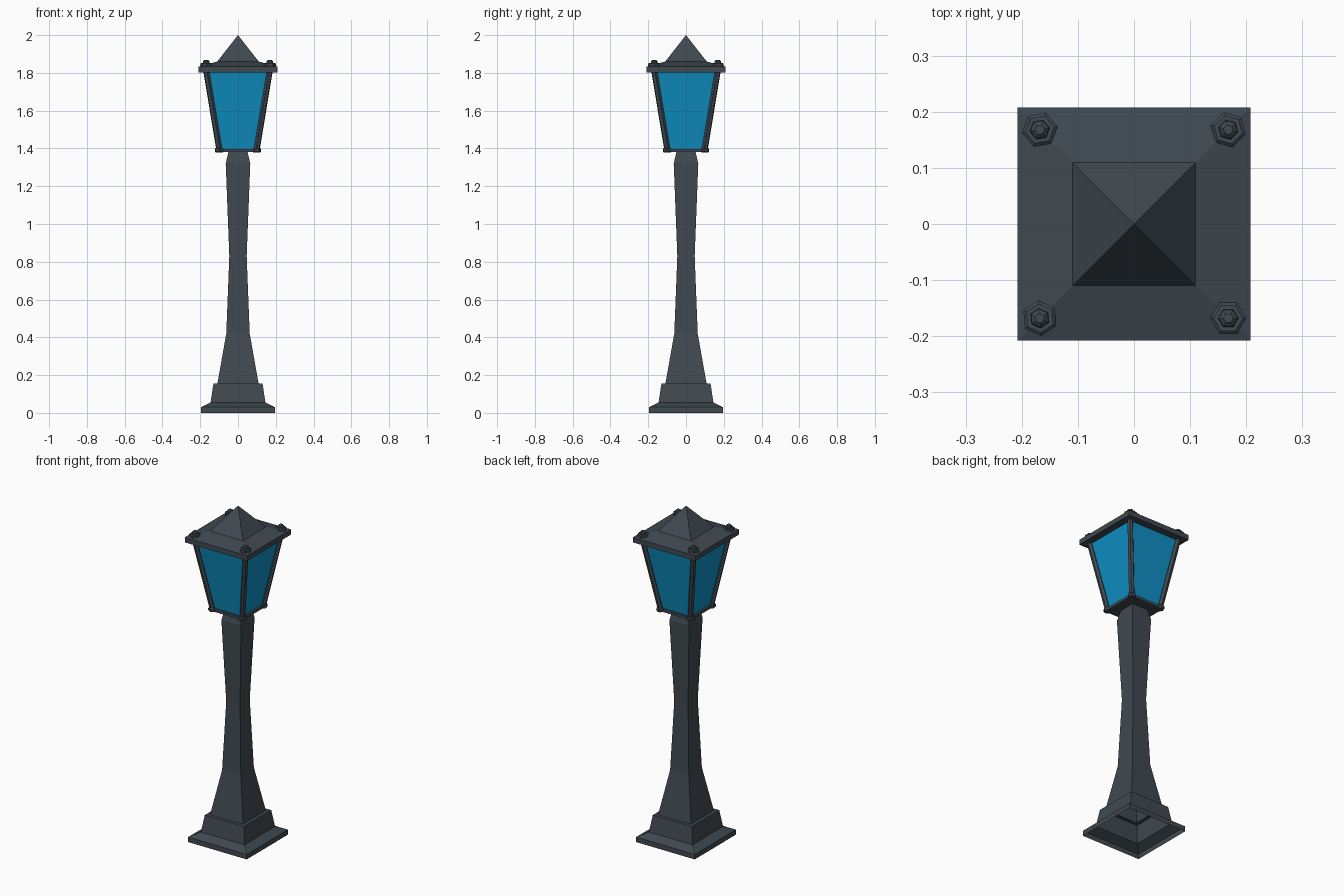
import bpy, bmesh, math
from mathutils import Vector

if "Cube" in bpy.data.objects:
    bpy.data.objects.remove(bpy.data.objects["Cube"])


def material(name, color):
    m = bpy.data.materials.new(name)
    m.diffuse_color = color
    m.use_nodes = True
    m.node_tree.nodes["Principled BSDF"].inputs["Base Color"].default_value = m.diffuse_color
    return m


IRON = material("dark_iron", (0.05, 0.066, 0.08, 1))
BLUE = material("blue_glass", (0.005, 0.28, 0.56, 1))


def finish(name, bm, mat):
    bmesh.ops.recalc_face_normals(bm, faces=bm.faces)
    mesh = bpy.data.meshes.new(name)
    bm.to_mesh(mesh)
    bm.free()
    mesh.materials.append(mat)
    ob = bpy.data.objects.new(name, mesh)
    bpy.context.collection.objects.link(ob)
    return ob


def loft(name, profile, mat=IRON, sides=4, turn=math.pi / 4, center=(0, 0),
         cap_bottom=True, cap_top=True):
    """Stack polygon rings; for squares the profile gives half widths."""
    bm = bmesh.new()
    scale = math.sqrt(2) if sides == 4 else 1
    rings = []
    for r, z in profile:
        rings.append([bm.verts.new((
            center[0] + r * scale * math.cos(turn + i * math.tau / sides),
            center[1] + r * scale * math.sin(turn + i * math.tau / sides), z))
            for i in range(sides)])
    for a, b in zip(rings, rings[1:]):
        for i in range(sides):
            j = (i + 1) % sides
            bm.faces.new((a[i], a[j], b[j], b[i]))
    if cap_bottom:
        bm.faces.new(rings[0])
    if cap_top:
        bm.faces.new(rings[-1])
    bmesh.ops.remove_doubles(bm, verts=bm.verts, dist=0.0001)
    return finish(name, bm, mat)


def rod(name, start, end, radius):
    a, b = Vector(start), Vector(end)
    bm = bmesh.new()
    bmesh.ops.create_cone(bm, segments=6, radius1=radius, radius2=radius,
                          depth=(b - a).length, cap_ends=True)
    ob = finish(name, bm, IRON)
    ob.location = (a + b) / 2
    ob.rotation_euler = (b - a).to_track_quat('Z', 'Y').to_euler()
    return ob


# Hollow stepped base flowing into the waisted post
loft("base_and_post", [
    (0.195, 0), (0.195, 0.03), (0.145, 0.055), (0.13, 0.155), (0.109, 0.155),
    (0.062, 0.42), (0.046, 0.83), (0.065, 1.32), (0.05, 1.385)],
    cap_bottom=False)

# Lantern floor, glass and roof
loft("lantern_floor", [(0.11, 1.382), (0.11, 1.398)])
loft("lantern_glass", [(0.097, 1.395), (0.167, 1.81)], BLUE,
     cap_bottom=False, cap_top=False)
loft("lantern_roof", [
    (0.208, 1.803), (0.208, 1.833), (0.11, 1.86), (0.0, 2.0)], cap_top=False)

# Corner bars with stepped hexagonal nuts at both ends
for n, (sx, sy) in enumerate([(1, 1), (-1, 1), (-1, -1), (1, -1)], 1):
    rod(f"corner_bar_{n}", (0.098 * sx, 0.098 * sy, 1.385),
        (0.17 * sx, 0.17 * sy, 1.82), 0.016)
    c = 0.168
    turn = math.radians(20 + 25 * n)
    loft(f"roof_nut_{n}", [
        (0.032, 1.83), (0.032, 1.849), (0.026, 1.853), (0.018, 1.853),
        (0.017, 1.863), (0.009, 1.869)], sides=6, turn=turn,
        center=(c * sx, c * sy))
    loft(f"floor_nut_{n}", [
        (0.018, 1.378), (0.023, 1.383), (0.023, 1.397), (0.018, 1.402)],
        sides=6, turn=turn, center=(0.1 * sx, 0.1 * sy))
